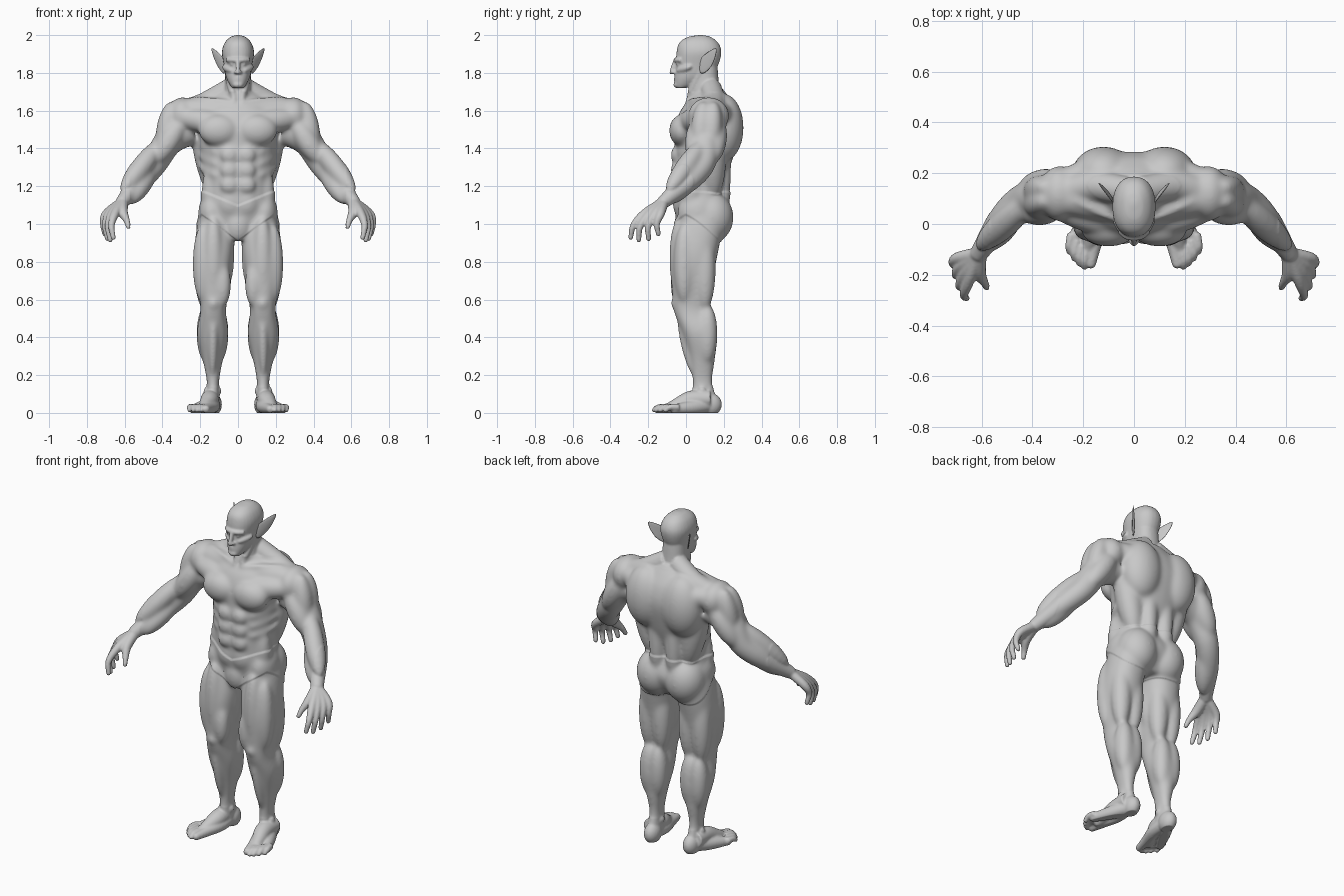
import bpy, bmesh
from math import cos, sin, pi, copysign
from mathutils import Vector, Matrix

if "Cube" in bpy.data.objects:
    bpy.data.objects.remove(bpy.data.objects["Cube"])

clay = bpy.data.materials.new("grey_clay")
clay.use_nodes = True
clay.diffuse_color = (.58, .58, .58, 1)
clay.node_tree.nodes["Principled BSDF"].inputs["Base Color"].default_value = clay.diffuse_color
sculpt = bmesh.new()
SIDES = 28
circle = [(cos(2 * pi * i / SIDES), sin(2 * pi * i / SIDES)) for i in range(SIDES)]

def spline(points, steps=5):
    """Smooth curve through points of any dimension."""
    ends = [points[0] * 2 - points[1], *points, points[-1] * 2 - points[-2]]
    result = []
    for before, start, end, after in zip(ends, ends[1:], ends[2:], ends[3:]):
        for t in [step / steps for step in range(steps)]:
            ease = t * t * (3 - 2 * t)
            result.append(start.lerp(end, ease) + (end - before) * (t * (1 - t) ** 2 / 2)
                          - (after - start) * (t * t * (1 - t) / 2))
    return result + [points[-1]]

def skin_rings(rings):
    loops = [[sculpt.verts.new(co) for co in ring] for ring in rings]
    for low, high in zip(loops, loops[1:]):
        for i in range(SIDES):
            sculpt.faces.new((low[i - 1], low[i], high[i], high[i - 1]))
    sculpt.faces.new(loops[0][::-1])
    sculpt.faces.new(loops[-1])

def section(z, inner, outer, front, back):
    return Vector((z, inner, outer, front, back))

def level(z, wide, front, back):
    return section(z, -wide, wide, front, back)

def column(*sections):
    """Skin over level, slightly boxy sections."""
    rings = []
    for z, inner, outer, front, back in spline(sections):
        rings.append([((inner + outer) / 2 + (outer - inner) / 2 * copysign(abs(c) ** .88, c),
                       (front + back) / 2 + (back - front) / 2 * copysign(abs(s) ** .88, s), z)
                      for c, s in circle])
    skin_rings(rings)

def orb(center, radii, turn=Matrix.Identity(4)):
    matrix = Matrix.Translation(center) @ turn @ Matrix.Diagonal((*radii, 1))
    bmesh.ops.create_uvsphere(sculpt, u_segments=20, v_segments=14, radius=1, matrix=matrix)

def muscle(start, end, radius):
    """Spindle running from start to end."""
    a, b = Vector(start), Vector(end)
    turn = (b - a).to_track_quat('Z', 'Y').to_matrix().to_4x4()
    orb((a + b) / 2, (radius, radius, (b - a).length / 2), turn)

def strand(x, y, top, bottom, radius):
    muscle((x, y, top), (x, y, bottom), radius)

def limb(*stations):
    """Round tube through (point, radius) pairs, with a round tip."""
    path = spline([Vector((*point, radius)) for point, radius in stations])
    rings, turn, last = [], None, None
    for i, p in enumerate(path):
        way = (path[min(i + 1, len(path) - 1)] - path[max(i - 1, 0)]).to_3d().normalized()
        turn = last.rotation_difference(way) @ turn if last else way.to_track_quat('Z', 'Y')
        last = way
        rings.append([p.to_3d() + turn @ Vector((c, s, 0)) * p[3] for c, s in circle])
    skin_rings(rings)
    orb(path[-1].to_3d(), [path[-1][3]] * 3)

# Trunk, neck and head
column(level(z=.93, wide=.09, front=-.01, back=.17), level(z=1.05, wide=.19, front=-.05, back=.23),
       level(z=1.18, wide=.175, front=-.06, back=.195), level(z=1.35, wide=.195, front=-.06, back=.25),
       level(z=1.5, wide=.215, front=-.06, back=.285), level(z=1.6, wide=.2, front=-.03, back=.27),
       level(z=1.67, wide=.13, front=.03, back=.23), level(z=1.72, wide=.07, front=.05, back=.19))
column(level(z=1.6, wide=.08, front=.01, back=.21), level(z=1.7, wide=.072, front=.02, back=.18),
       level(z=1.85, wide=.065, front=.03, back=.165))
column(level(z=1.72, wide=.03, front=-.05, back=0), level(z=1.74, wide=.045, front=-.06, back=.06),
       level(z=1.78, wide=.064, front=-.06, back=.13), level(z=1.84, wide=.075, front=-.052, back=.17),
       level(z=1.91, wide=.085, front=-.05, back=.187), level(z=1.96, wide=.07, front=-.035, back=.17),
       level(z=1.99, wide=.04, front=.01, back=.13), level(z=2, wide=.01, front=.07, back=.09))
# Face: brow, nose, eye, cheekbone, lips, chin
brow, nose_tip, mouth = Vector((0, -.056, 1.868)), Vector((0, -.077, 1.803)), Vector((0, -.058, 1.767))
limb((brow + Vector((.06, .03, 0)), .011), (brow + Vector((.03, .007, 0)), .012), (brow, .011))
limb((brow, .01), (brow.lerp(nose_tip, .5), .012), (nose_tip, .012))
orb(center=nose_tip + Vector((.012, .012, 0)), radii=(.011, .014, .009))
orb(center=(.03, -.038, 1.846), radii=(.014, .014, .011))
muscle(start=(.03, -.05, 1.81), end=(.08, .03, 1.835), radius=.018)
for lip_height in (-.007, .007):
    lip = mouth + Vector((0, 0, lip_height))
    limb((lip + Vector((.022, .01, -lip_height / 2)), .005), (lip, .007))
orb(center=(0, -.045, 1.737), radii=(.03, .022, .018))
# Neck cord, collar bone, shoulder slope and upper chest
throat = Vector((.015, 0, 1.64))
muscle(start=(.065, .09, 1.84), end=throat, radius=.02)
limb((throat, .011), (Vector((.12, .035, 1.66)), .011), (Vector((.23, .09, 1.665)), .011))
limb((Vector((.03, .13, 1.72)), .058), (Vector((.16, .15, 1.645)), .06), (Vector((.27, .13, 1.6)), .06))
limb((Vector((0, .05, 1.6)), .065), (Vector((.24, .1, 1.6)), .07))
# Chest, belly and flanks
orb(center=(.1, -.022, 1.495), radii=(.11, .068, .085))
muscle(start=(0, -.02, 1.52), end=(.35, .08, 1.57), radius=.065)
for row in range(3):
    orb(center=(.045, -.05, 1.365 - row * .08), radii=(.05, .032, .047))
    drop = Vector((0, 0, row * .06))
    muscle(Vector((.1, -.045, 1.37)) - drop, Vector((.205, .1, 1.43)) - drop, radius=.03)
orb(center=(.04, -.035, 1.115), radii=(.06, .03, .07))
strand(x=.145, y=.03, top=1.3, bottom=1.04, radius=.048)
# Back
orb(center=(.12, .2, 1.51), radii=(.125, .106, .18))
muscle(start=(.21, .14, 1.62), end=(.11, .14, 1.12), radius=.075)
strand(x=.055, y=.19, top=1.55, bottom=1.04, radius=.05)
muscle(start=(.08, .23, 1.56), end=(.32, .15, 1.6), radius=.06)
# Hips
orb(center=(.095, .135, 1.035), radii=(.11, .112, .13))
orb(center=(.14, .06, 1.06), radii=(.065, .1, .1))
orb(center=(0, -.012, .99), radii=(.065, .045, .085))

# Arm
shoulder, elbow, wrist = Vector((.29, .12, 1.56)), Vector((.44, .09, 1.32)), Vector((.61, -.115, 1.12))
ahead, above = Vector((0, -.055, 0)), Vector((.02, 0, .03))
orb(center=shoulder + Vector((.005, 0, .012)), radii=(.08, .11, .1))
limb((shoulder - above * 2, .08), (shoulder.lerp(elbow, .5), .078), (elbow, .067),
     (elbow.lerp(wrist, .45) - ahead / 3, .06), (wrist, .036))
for offset in (ahead, -ahead):
    muscle(shoulder + offset / 2 + above * 3, elbow.lerp(shoulder, .25) + offset / 2, radius=.055)
    muscle(shoulder + offset, elbow + offset * .8, radius=.062)
muscle(elbow.lerp(shoulder, .4) + above, wrist.lerp(elbow, .1) + above, radius=.056)
muscle(elbow, wrist.lerp(elbow, .1) - above, radius=.055)
# Hand: four fingers fan out from the wrist, with a thumb in front
for finger, reach in enumerate((1, 1.1, 1.05, .85)):
    fan = finger / 3
    knuckle = Vector((.65 + fan * .047, -.22 + fan * .085, 1.055))
    joint = knuckle + Vector((.02, -.058 + fan * .035, -.062)) * reach
    tip = joint + Vector((-.01, -.015 + fan * .025, -.065)) * reach
    limb((wrist, .026), (knuckle, .023), (joint, .017), (tip, .013))
limb((wrist, .03), (Vector((.61, -.19, 1.065)), .027), (Vector((.59, -.23, 1.02)), .017),
     (Vector((.58, -.25, .985)), .013))

# Leg: bone sections, then thigh, knee, calf and shin
column(section(z=1.06, inner=.03, outer=.2, front=-.03, back=.19),
       section(z=.96, inner=.015, outer=.222, front=-.05, back=.19),
       section(z=.8, inner=.028, outer=.232, front=-.08, back=.16),
       section(z=.6, inner=.056, outer=.203, front=-.07, back=.12),
       section(z=.53, inner=.063, outer=.2, front=-.062, back=.12),
       section(z=.42, inner=.052, outer=.217, front=-.02, back=.163),
       section(z=.28, inner=.08, outer=.187, front=.02, back=.153),
       section(z=.16, inner=.1, outer=.165, front=.035, back=.14),
       section(z=.05, inner=.095, outer=.17, front=.03, back=.17))
strand(x=.13, y=-.035, top=1.04, bottom=.6, radius=.054)
strand(x=.185, y=-.01, top=1, bottom=.58, radius=.056)
strand(x=.082, y=-.036, top=.8, bottom=.56, radius=.046)
strand(x=.072, y=.04, top=1.04, bottom=.64, radius=.054)
for x in (.09, .175):
    strand(x, y=.1, top=.98, bottom=.54, radius=.058)
for x in (.105, .165):
    strand(x, y=.112, top=.58, bottom=.26, radius=.056)
orb(center=(.13, -.055, .58), radii=(.032, .026, .036))
muscle(start=(.13, -.04, .52), end=(.135, .035, .2), radius=.026)
# Foot: heel, ankle bones, arch, both edges and toes
heel, instep, ball = Vector((.13, .13, .045)), Vector((.15, .03, .07)), Vector((.18, -.09, .025))
orb(center=heel, radii=(.045, .06, .06))
for x in (.105, .165):
    orb(center=(x, .085, .115), radii=(.016, .022, .025))
limb((heel + above, .045), (instep, .048), (instep.lerp(ball, .6), .038), (ball, .028))
limb((heel, .04), (Vector((.18, .04, .03)), .038), (Vector((.235, -.06, .02)), .025))
limb((heel, .035), (Vector((.13, .02, .035)), .035), (Vector((.155, -.08, .025)), .028),
     (Vector((.17, -.155, .02)), .021))
for toe in range(1, 5):
    tip = Vector((.175 + toe * .02, -.172 + toe * toe * .004, .015))
    limb((tip + Vector((-.01, .07, .015)), .019), (tip + Vector((0, .025, .015)), .016), (tip, .013))

# Blend the sculpted half, its mirror and all muscles into one skin
bmesh.ops.recalc_face_normals(sculpt, faces=sculpt.faces)
body = bpy.data.objects.new("body", bpy.data.meshes.new("body"))
sculpt.to_mesh(body.data)
sculpt.free()
bpy.context.collection.objects.link(body)
body.modifiers.new("mirror", 'MIRROR').use_mirror_merge = False
blend = body.modifiers.new("blend", 'REMESH')
blend.mode, blend.voxel_size = 'VOXEL', .006
body.modifiers.new("soften", 'SMOOTH').iterations = 5
body.data = bpy.data.meshes.new_from_object(body.evaluated_get(bpy.context.evaluated_depsgraph_get()))
body.modifiers.clear()
# Relax the large muscles; fingers, feet and face stay crisp
bm = bmesh.new()
bm.from_mesh(body.data)
large = [v for v in bm.verts if abs(v.co.x) < .57 and .14 < v.co.z < 1.7]
for repeat in range(30):
    bmesh.ops.smooth_vert(bm, verts=large, factor=.5, use_axis_x=True, use_axis_y=True, use_axis_z=True)
bm.normal_update()
# Briefs stand slightly proud of the skin; soles are flat
for v in bm.verts:
    x, y, z = abs(v.co.x), v.co.y, v.co.z
    waist = 1.1 + .075 * min(1, max(x / .18, (y + .05) / .25))
    rear = min(1, max(0, y / .19))
    leg_line = (1 - rear) * (.91 + .72 * x) + rear * .9
    if x < .26:
        v.co += v.normal * min(.006, max(0, min(waist - z, z - leg_line)))
    v.co.z = max(0, v.co.z)
bm.to_mesh(body.data)
bm.free()

# Pointed ears with a hollow bowl
parts = [body]
outline = ((.078, .07, 1.785), (.077, .062, 1.845), (.09, .08, 1.89), (.122, .122, 1.915),
           (.168, .178, 1.955), (.14, .155, 1.875), (.12, .138, 1.83), (.094, .1, 1.795))
for side, name in ((1, "left_ear"), (-1, "right_ear")):
    bm = bmesh.new()
    bowl = bm.faces.new([bm.verts.new((x * side, y, z)) for x, y, z in outline])
    bmesh.ops.inset_region(bm, faces=[bowl], thickness=.011)
    for v in bowl.verts:
        v.co.x -= side * .012
    ear = bpy.data.objects.new(name, bpy.data.meshes.new(name))
    bm.to_mesh(ear.data)
    bm.free()
    bpy.context.collection.objects.link(ear)
    shell = ear.modifiers.new("thickness", 'SOLIDIFY')
    shell.thickness, shell.offset = .01, 0
    ear.modifiers.new("rounding", 'SUBSURF').levels = 2
    parts.append(ear)
for part in parts:
    part.data.materials.clear()
    part.data.materials.append(clay)
    part.data.shade_smooth()
